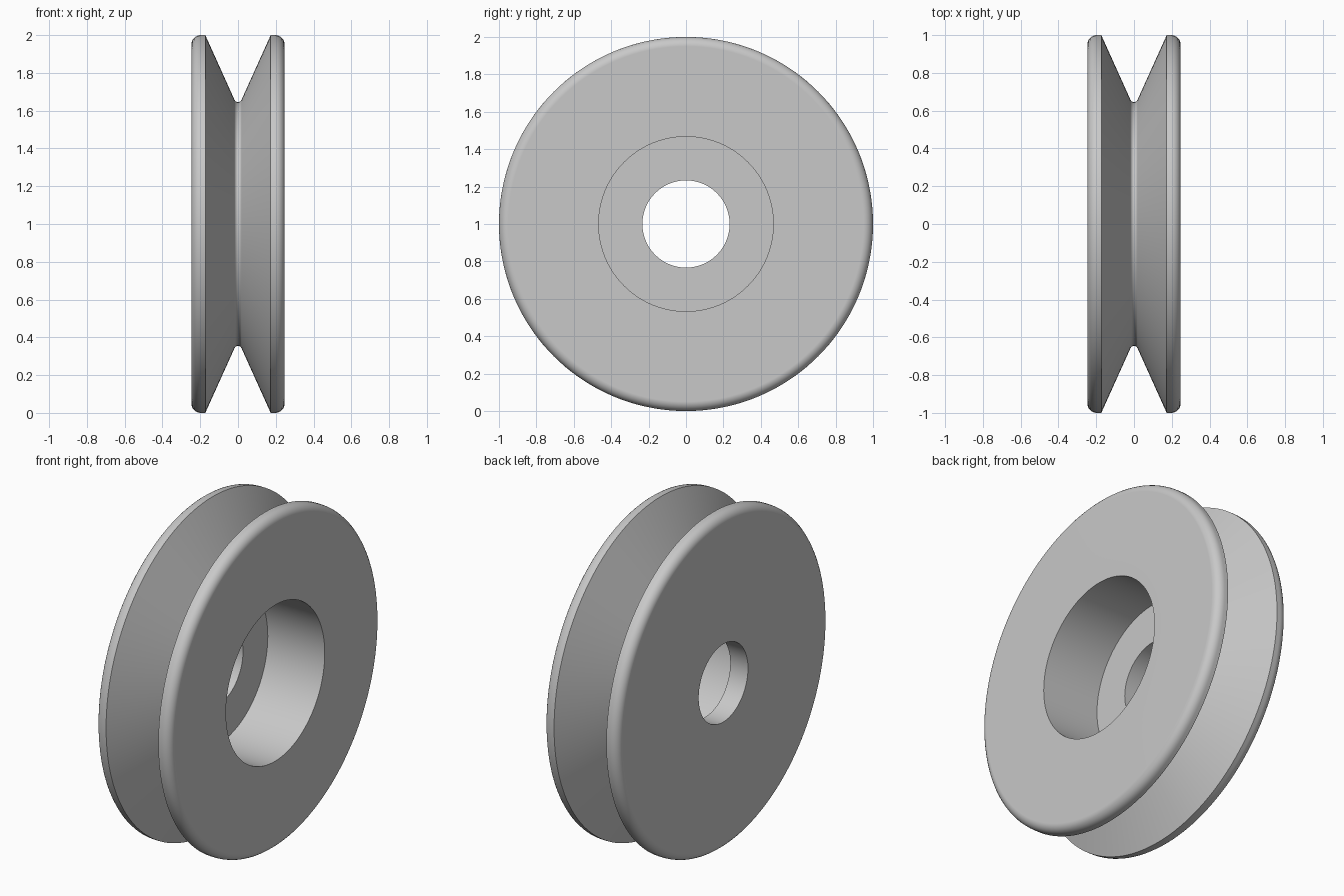
import bpy, bmesh
from math import sin, cos, radians, pi
from mathutils import Vector

cube = bpy.data.objects.get("Cube")
if cube:
    bpy.data.objects.remove(cube, do_unlink=True)

HALF_WIDTH, RADIUS = 0.247, 1.0
LIP, FILLET = 0.173, 0.05            # groove edge, rounded outer corner
ROOT, ROOT_ROUND = 0.645, 0.02       # groove bottom radius and its rounding
BORE, POCKET, FLOOR = 0.233, 0.467, -0.13
SEGMENTS = 144


def arc(cx, cr, radius, start, end, steps):
    """Points (x, radius) on an arc, angles in degrees from the outward direction."""
    angles = [radians(start + (end - start) * i / steps) for i in range(steps + 1)]
    return [(cx + radius * sin(a), cr + radius * cos(a)) for a in angles]


# Cross-section of the wheel: flanges, V groove, bearing pocket and bore
corner_x, corner_r = HALF_WIDTH - FILLET, RADIUS - FILLET
profile = [(-HALF_WIDTH, BORE)]
profile += arc(-corner_x, corner_r, FILLET, -90, 0, 6)
profile.append((-LIP, RADIUS))
profile += arc(0, ROOT + ROOT_ROUND, ROOT_ROUND, 180 + 65.7, 180 - 65.7, 8)
profile.append((LIP, RADIUS))
profile += arc(corner_x, corner_r, FILLET, 0, 90, 6)
profile += [(HALF_WIDTH, POCKET), (FLOOR, POCKET), (FLOOR, BORE)]

# Revolve the cross-section about the axle
bm = bmesh.new()
verts = [bm.verts.new((x, 0, r)) for x, r in profile]
edges = [bm.edges.new((v, verts[i - 1])) for i, v in enumerate(verts)]
bmesh.ops.spin(bm, geom=verts + edges, cent=(0, 0, 0), axis=(1, 0, 0),
               angle=2 * pi, steps=SEGMENTS, use_duplicate=False)
bmesh.ops.remove_doubles(bm, verts=bm.verts, dist=0.0001)
bmesh.ops.recalc_face_normals(bm, faces=bm.faces)
bmesh.ops.translate(bm, verts=bm.verts, vec=Vector((0, 0, RADIUS)))
mesh = bpy.data.meshes.new("grooved_wheel")
bm.to_mesh(mesh)
bm.free()

# Plain grey material
grey = bpy.data.materials.new("light_grey")
grey.use_nodes = True
colour = (0.58, 0.58, 0.58, 1)
grey.diffuse_color = colour
grey.node_tree.nodes["Principled BSDF"].inputs["Base Color"].default_value = colour
mesh.materials.append(grey)

# Smooth shading with sharp lips and flat sides
wheel = bpy.data.objects.new("grooved_wheel", mesh)
bpy.context.collection.objects.link(wheel)
bpy.ops.object.select_all(action="DESELECT")
wheel.select_set(True)
bpy.context.view_layer.objects.active = wheel
bpy.ops.object.shade_smooth_by_angle(angle=radians(30))
weighted = wheel.modifiers.new("flat_sides", "WEIGHTED_NORMAL")
weighted.keep_sharp = True
